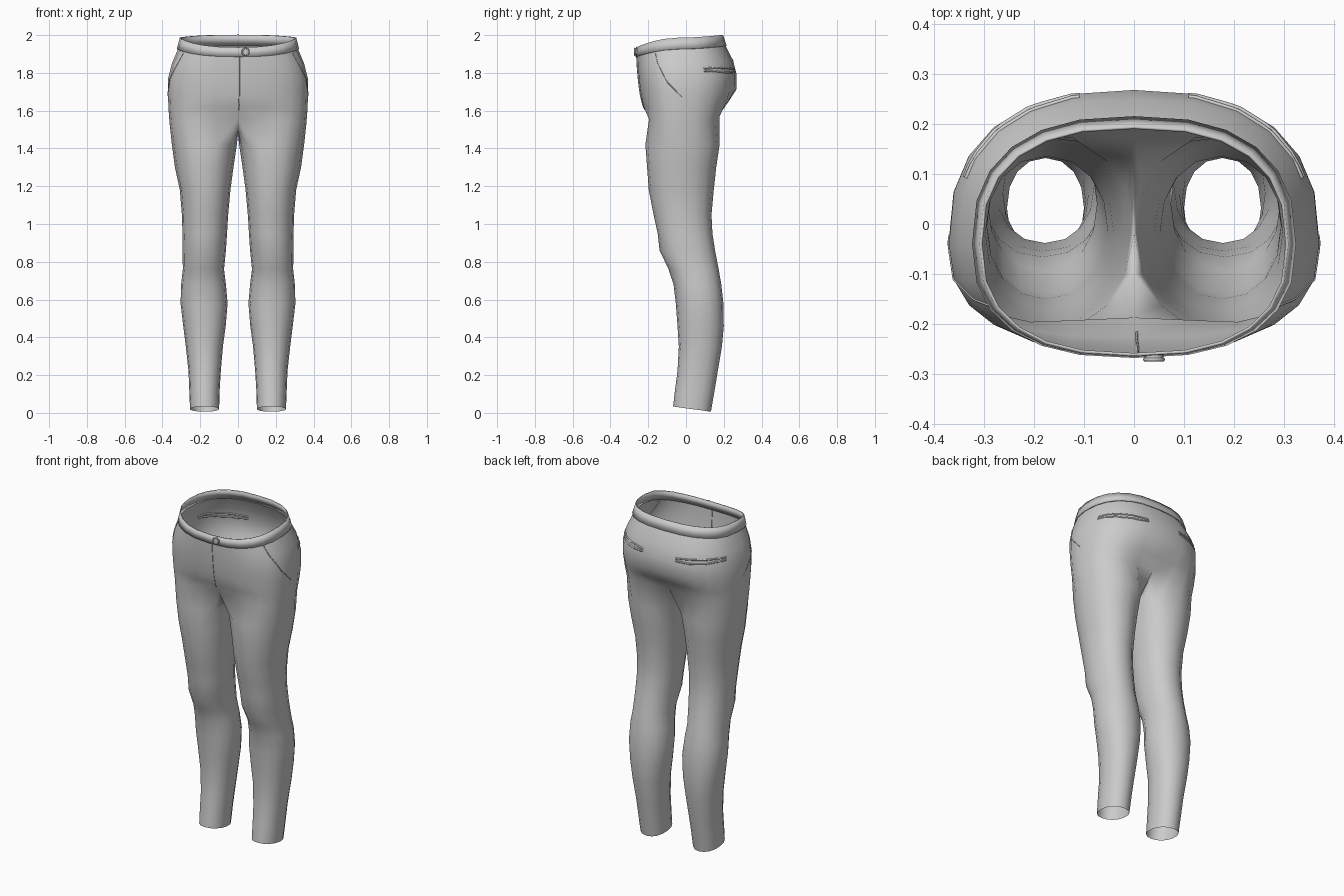
import bpy, bmesh, math
from mathutils import Vector
from mathutils.bvhtree import BVHTree

if "Cube" in bpy.data.objects:
    bpy.data.objects.remove(bpy.data.objects["Cube"])

ARC = 12          # segments from front centre, round the outside, to back centre
INNER = 3         # extra points that close each leg on the inside


def spow(v, p):
    return math.copysign(abs(v) ** p, v)


def torso_ring(zf, zs, zb, hw, yf, yb, cf=0, cb=0):
    """Half ring: heights front/side/back, half width, y front/back, cleft front/back."""
    pts, ys = [], -0.04
    for k in range(ARC + 1):
        t = math.pi * k / ARC
        s, c = math.sin(t), math.cos(t)
        front = c > 0
        r, z_end, cleft = (ys - yf, zf, cf) if front else (yb - ys, zb, cb)
        y = ys - r * spow(c, 0.8) + math.copysign(cleft * abs(c) ** 9, c)
        x = 0 if k in (0, ARC) else hw * s ** 0.8
        pts.append((x, y, zs + (z_end - zs) * abs(c) ** 1.5))
    return pts


def leg_ring(z, x0, x1, yf, yb):
    """Closed ring starting at the front inner corner."""
    n = ARC + 1 + INNER
    cx, cy, rx, ry = (x0 + x1) / 2, (yf + yb) / 2, (x1 - x0) / 2, (yb - yf) / 2
    pts = []
    for k in range(n):
        a = math.tau * k / n - math.pi / 4
        tilt = 0.016 * max(0, 1 - z / 0.15)          # hem drops to the back
        pts.append((cx + rx * spow(math.sin(a), 0.92),
                    cy - ry * spow(math.cos(a), 0.92), z + tilt * math.cos(a)))
    return pts


def bridge(bm, a, b, closed=False):
    n = len(a)
    for i in range(n if closed else n - 1):
        j = (i + 1) % n
        bm.faces.new((a[i], b[i], b[j], a[j]))


def add_mirror(ob):
    m = ob.modifiers.new("mirror", 'MIRROR')
    if ob.type == 'MESH':
        m.use_clip = True
        m.merge_threshold = 0.0005
    return ob


def finish(name, bm):
    me = bpy.data.meshes.new(name)
    for f in bm.faces:
        f.smooth = True
    bm.to_mesh(me)
    bm.free()
    ob = bpy.data.objects.new(name, me)
    bpy.context.collection.objects.link(ob)
    return ob


# Profiles
TORSO = [
    (1.935, 1.985, 2.000, .303, -.258, .190),
    (1.885, 1.925, 1.942, .318, -.262, .210),
    (1.840, 1.850, 1.865, .350, -.260, .250),
    (1.760, 1.770, 1.790, .370, -.253, .268),
    (1.690, 1.690, 1.710, .371, -.244, .266),
    (1.620, 1.610, 1.640, .368, -.235, .245, .008, .025),
    (1.560, 1.530, 1.575, .362, -.227, .220, .040, .055),
]
CROTCH = [(0, .075, 1.508), (0, -.02, 1.475), (0, -.10, 1.50)]   # back to front
LEG = [
    (1.42, .006, .350, -.215, .178),
    (1.30, .024, .334, -.206, .160),
    (1.18, .040, .308, -.197, .147),
    (1.05, .052, .297, -.172, .135),
    (0.95, .058, .294, -.150, .140),
    (0.86, .064, .294, -.140, .154),
    (0.76, .074, .292, -.092, .173),
    (0.68, .064, .301, -.066, .187),
    (0.58, .055, .304, -.054, .198),
    (0.46, .065, .290, -.045, .200),
    (0.35, .080, .276, -.038, .190),
    (0.22, .091, .262, -.045, .168),
    (0.12, .097, .258, -.058, .151),
    (0.02, .100, .254, -.068, .132),
]

# Trousers body: seat splitting into legs (one half, mirrored)
bm = bmesh.new()
mk = lambda pts: [bm.verts.new(p) for p in pts]
rings = [mk(torso_ring(*r)) for r in TORSO[1:]]
for a, b in zip(rings, rings[1:]):
    bridge(bm, a, b)
prev = rings[-1] + mk(CROTCH)
for row in LEG:
    cur = mk(leg_ring(*row))
    bridge(bm, prev, cur, True)
    prev = cur
surface = BVHTree.FromBMesh(bm)
add_mirror(finish("trousers_body", bm))

# Waistband: slightly raised strip
bm = bmesh.new()
bridge(bm, mk(torso_ring(*TORSO[0])), mk(torso_ring(*TORSO[1])))
band = add_mirror(finish("waistband", bm))
sol = band.modifiers.new("thickness", 'SOLIDIFY')
sol.thickness, sol.offset = 0.006, 1


def seam(name, pts, radius, mirrored=True, steps=5):
    """Thin cord laid on the body surface."""
    path = []
    for p, q in zip(pts, pts[1:]):
        path += [Vector(p).lerp(Vector(q), i / steps) for i in range(steps)]
    path.append(Vector(pts[-1]))
    cu = bpy.data.curves.new(name, 'CURVE')
    cu.dimensions, cu.bevel_depth, cu.bevel_resolution = '3D', radius, 1
    sp = cu.splines.new('POLY')
    sp.points.add(len(path) - 1)
    for pt, p in zip(sp.points, path):
        pt.co = (*surface.find_nearest(p)[0], 1)
    ob = bpy.data.objects.new(name, cu)
    bpy.context.collection.objects.link(ob)
    return add_mirror(ob) if mirrored else ob


# Fly seam, slanted front pockets, back welt pockets
seam("fly_seam", [(.008, -.27, 1.885), (.008, -.27, 1.68), (.004, -.25, 1.58)], .0025, False)
seam("front_pocket_seam", [(.30, -.17, 1.91), (.34, -.16, 1.85), (.37, -.10, 1.75), (.38, -.02, 1.67)], .0025)
for name, dz in (("back_pocket_upper_welt", .012), ("back_pocket_lower_welt", -.012)):
    seam(name, [(.11, .27, 1.815 + dz * .6), (.19, .265, 1.818 + dz), (.27, .21, 1.818 + dz),
                (.33, .09, 1.815 + dz * .6)], .005)

# Waist button: disc with raised rim
bpy.ops.mesh.primitive_cylinder_add(vertices=16, radius=.019, depth=.010,
                                    location=(.04, -.267, 1.912), rotation=(math.pi / 2, 0, 0))
bpy.context.object.name = "button"
bpy.ops.mesh.primitive_torus_add(major_segments=16, minor_segments=6, major_radius=.018, minor_radius=.004,
                                 location=(.04, -.271, 1.912), rotation=(math.pi / 2, 0, 0))
bpy.context.object.name = "button_rim"
bpy.ops.object.shade_smooth()
